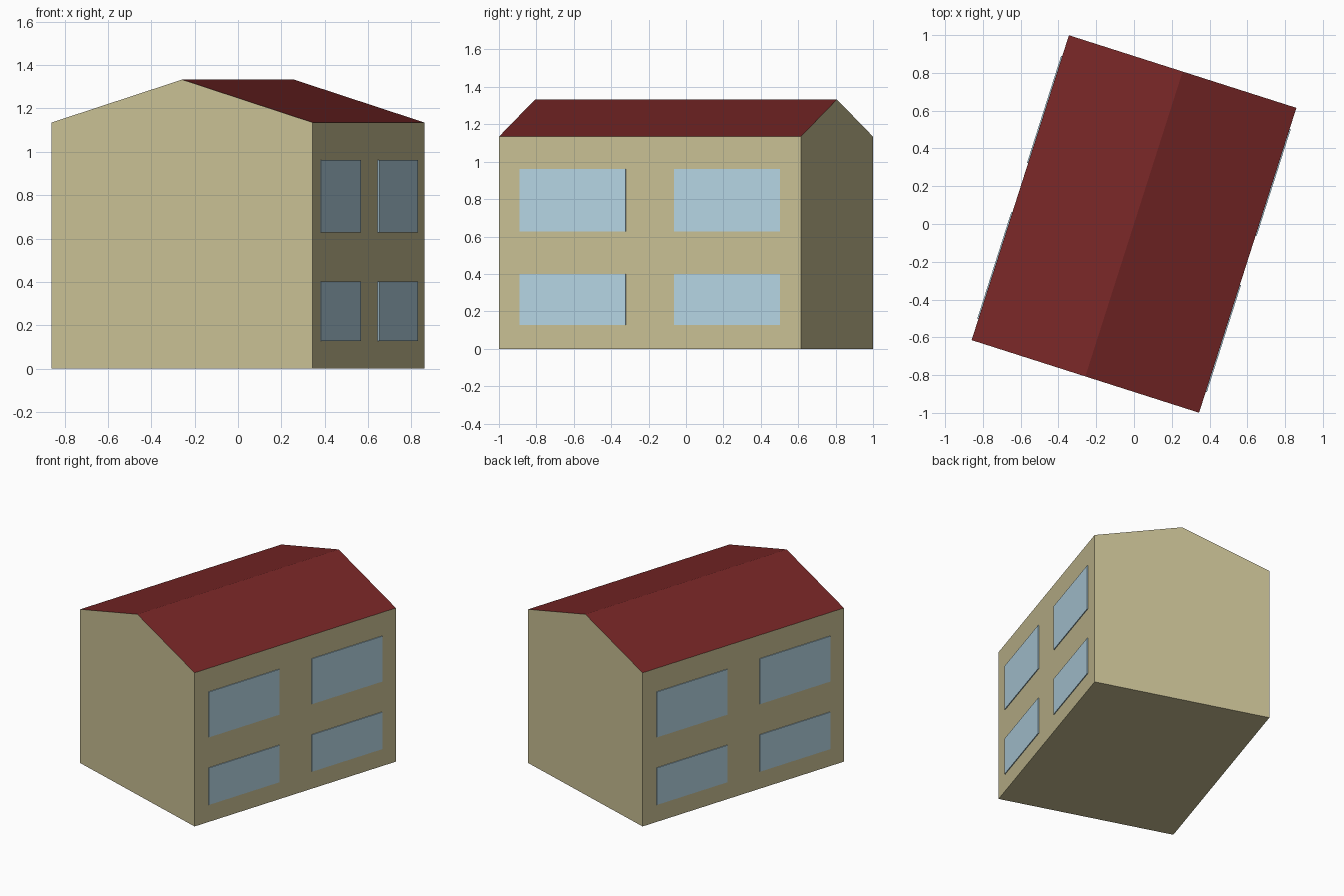
import bpy
import bmesh
from math import radians
from mathutils import Matrix, Vector

cube = bpy.data.objects.get("Cube")
if cube:
    bpy.data.objects.remove(cube, do_unlink=True)

HALF_WIDTH, HALF_LENGTH = 0.632, 0.847
EAVES, RIDGE = 1.135, 1.333
TURN = Matrix.Rotation(radians(-17.7), 4, "Z")
PLATE = 0.006


def srgb(*rgb):
    lin = [c / 255 for c in rgb]
    return [c / 12.92 if c < 0.04 else ((c + 0.055) / 1.055) ** 2.4 for c in lin] + [1]


def material(name, colour):
    mat = bpy.data.materials.new(name)
    mat.use_nodes = True
    mat.diffuse_color = colour
    bsdf = mat.node_tree.nodes["Principled BSDF"]
    bsdf.inputs["Base Color"].default_value = colour
    bsdf.inputs["Roughness"].default_value = 0.8
    return mat


def add_object(name, bm, *mats):
    bmesh.ops.recalc_face_normals(bm, faces=bm.faces)
    mesh = bpy.data.meshes.new(name)
    bm.to_mesh(mesh)
    bm.free()
    for mat in mats:
        mesh.materials.append(mat)
    obj = bpy.data.objects.new(name, mesh)
    obj.matrix_world = TURN
    bpy.context.collection.objects.link(obj)
    return obj


wall = material("beige_wall", srgb(200, 191, 148))
roof = material("dark_red_roof", srgb(119, 38, 38))
glass = material("pale_blue_glass", srgb(181, 212, 227))

# House body: gable profile extruded along its length, sloping faces are roof
bm = bmesh.new()
profile = [(-HALF_WIDTH, 0), (HALF_WIDTH, 0), (HALF_WIDTH, EAVES),
           (0, RIDGE), (-HALF_WIDTH, EAVES)]
gable = bm.faces.new([bm.verts.new((x, -HALF_LENGTH, z)) for x, z in profile])
ext = bmesh.ops.extrude_face_region(bm, geom=[gable], use_keep_orig=True)
moved = [g for g in ext["geom"] if isinstance(g, bmesh.types.BMVert)]
bmesh.ops.translate(bm, verts=moved, vec=(0, 2 * HALF_LENGTH, 0))
bmesh.ops.recalc_face_normals(bm, faces=bm.faces)
for face in bm.faces:
    face.material_index = 1 if face.normal.z > 0.5 else 0
add_object("house_body", bm, wall, roof)

# Window plates: two floors, two per floor, on both long walls
for side_name, side in (("left", 1), ("right", -1)):
    for floor_name, low, high in (("lower", 0.128, 0.401), ("upper", 0.627, 0.962)):
        for end_name, end in (("front", -1), ("back", 1)):
            centre = Vector((side * (HALF_WIDTH + PLATE / 2), end * 0.433, (low + high) / 2))
            size = Matrix.Diagonal((PLATE, 0.594, high - low, 1))
            bm = bmesh.new()
            bmesh.ops.create_cube(bm, size=1, matrix=Matrix.Translation(centre) @ size)
            add_object(f"{side_name}_{floor_name}_{end_name}_window", bm, glass)
